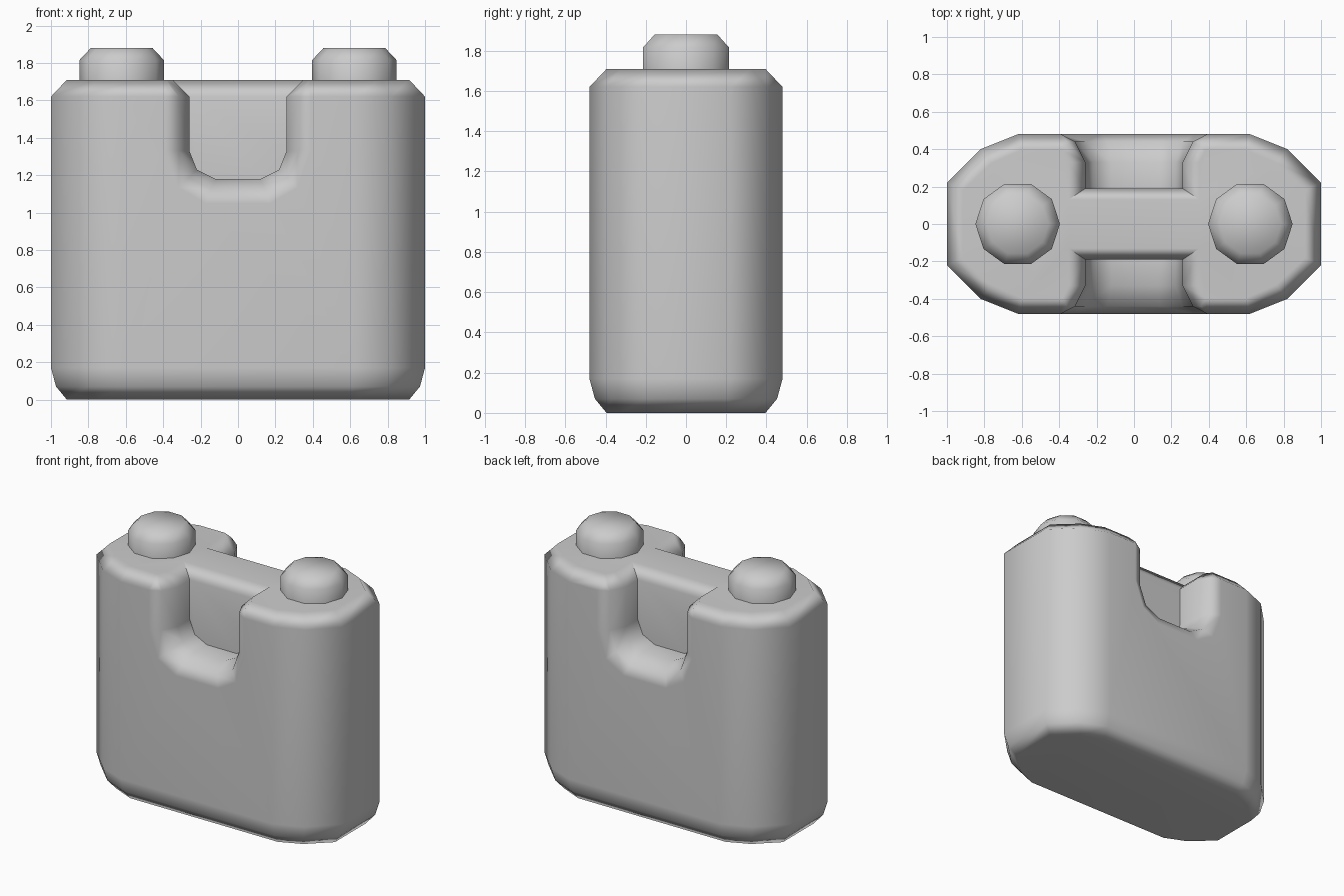
import bpy, bmesh, math

if "Cube" in bpy.data.objects:
    bpy.data.objects.remove(bpy.data.objects["Cube"])


def make_object(name, bm):
    bmesh.ops.recalc_face_normals(bm, faces=bm.faces)
    mesh = bpy.data.meshes.new(name)
    bm.to_mesh(mesh)
    bm.free()
    ob = bpy.data.objects.new(name, mesh)
    bpy.context.collection.objects.link(ob)
    return ob


def loft(rings, cap_start=True):
    """Skin a list of equal-length point rings and cap the ends."""
    bm = bmesh.new()
    rows = [[bm.verts.new(p) for p in ring] for ring in rings]
    for a, b in zip(rows, rows[1:]):
        for i in range(len(a)):
            j = (i + 1) % len(a)
            bm.faces.new((a[i], a[j], b[j], b[i]))
    if cap_start:
        bm.faces.new(rows[0])
    bm.faces.new(rows[-1])
    return bm, rows


def smooth(ob, angle):
    bpy.ops.object.select_all(action='DESELECT')
    ob.select_set(True)
    bpy.context.view_layer.objects.active = ob
    bpy.ops.object.shade_smooth_by_angle(angle=math.radians(angle))


# body: rounded oblong plan, bevelled at bottom and top
outer = [(1.0, 0.22), (0.82, 0.40), (0.62, 0.48)]
inner = [(0.915, 0.18), (0.76, 0.325), (0.60, 0.395)]


def oblong(t, z):
    q = [(a + (c - a) * t, b + (d - b) * t) for (a, b), (c, d) in zip(inner, outer)]
    plan = q + [(-x, y) for x, y in reversed(q)]
    plan += [(-x, -y) for x, y in plan]
    return [(x, y, z) for x, y in plan]


bm, _ = loft([oblong(t, z) for t, z in
              ((0, 0), (0.68, 0.07), (1, 0.17), (1, 1.62), (0, 1.71))])
body = make_object("body", bm)

# notch cutter: U profile (x, z, offset direction), flaring at the face
half = [(0.50, 1.86, 1, 0), (0.26, 1.62, 1, 0), (0.26, 1.33, 1, 0),
        (0.22, 1.23, 0.75, -0.75), (0.12, 1.18, 0.4, -1)]
profile = half + [(-x, z, -dx, dz) for x, z, dx, dz in reversed(half)]


def notch_ring(d, y, side):
    return [(x + dx * d, side * y, z + dz * d) for x, z, dx, dz in profile]


for side, label in ((-1, "front"), (1, "back")):
    rings = [notch_ring(d, y, side) for d, y in
             ((0, 0.19), (0, 0.33), (0.055, 0.44), (0.14, 0.485), (0.14, 0.7))]
    # lean the inner end over the bevel along the top of the middle web
    for i in (0, -1):
        x, y, z = rings[0][i]
        rings[0][i] = (x, side * 0.03, z)
    bm, rows = loft(rings, cap_start=False)
    r = rows[0]
    bm.faces.new((r[0], r[1], r[-2], r[-1]))
    bm.faces.new(r[1:-1])
    cutter = make_object(label + "_notch_cutter", bm)
    cutter.hide_render = True
    cutter.hide_set(True)
    mod = body.modifiers.new(label + "_notch", 'BOOLEAN')
    mod.object = cutter
    mod.operation = 'DIFFERENCE'
    mod.solver = 'EXACT'

# bake the cuts so that shading works on the final surface
bpy.context.view_layer.update()
cut = bpy.data.meshes.new_from_object(
    body.evaluated_get(bpy.context.evaluated_depsgraph_get()))
body.modifiers.clear()
body.data = cut
for ob in [o for o in bpy.data.objects if o.name.endswith("_cutter")]:
    bpy.data.objects.remove(ob)
smooth(body, 60)
weighted = body.modifiers.new("weighted_normals", 'WEIGHTED_NORMAL')
weighted.keep_sharp = True

# two ten-sided bevelled caps
for side, label in ((-1, "left"), (1, "right")):
    rings = [[(side * 0.622 + r * math.cos(i * math.tau / 10),
               r * math.sin(i * math.tau / 10), z) for i in range(10)]
             for r, z in ((0.226, 1.68), (0.226, 1.815), (0.165, 1.88))]
    bm, _ = loft(rings)
    smooth(make_object(label + "_cap", bm), 60)
